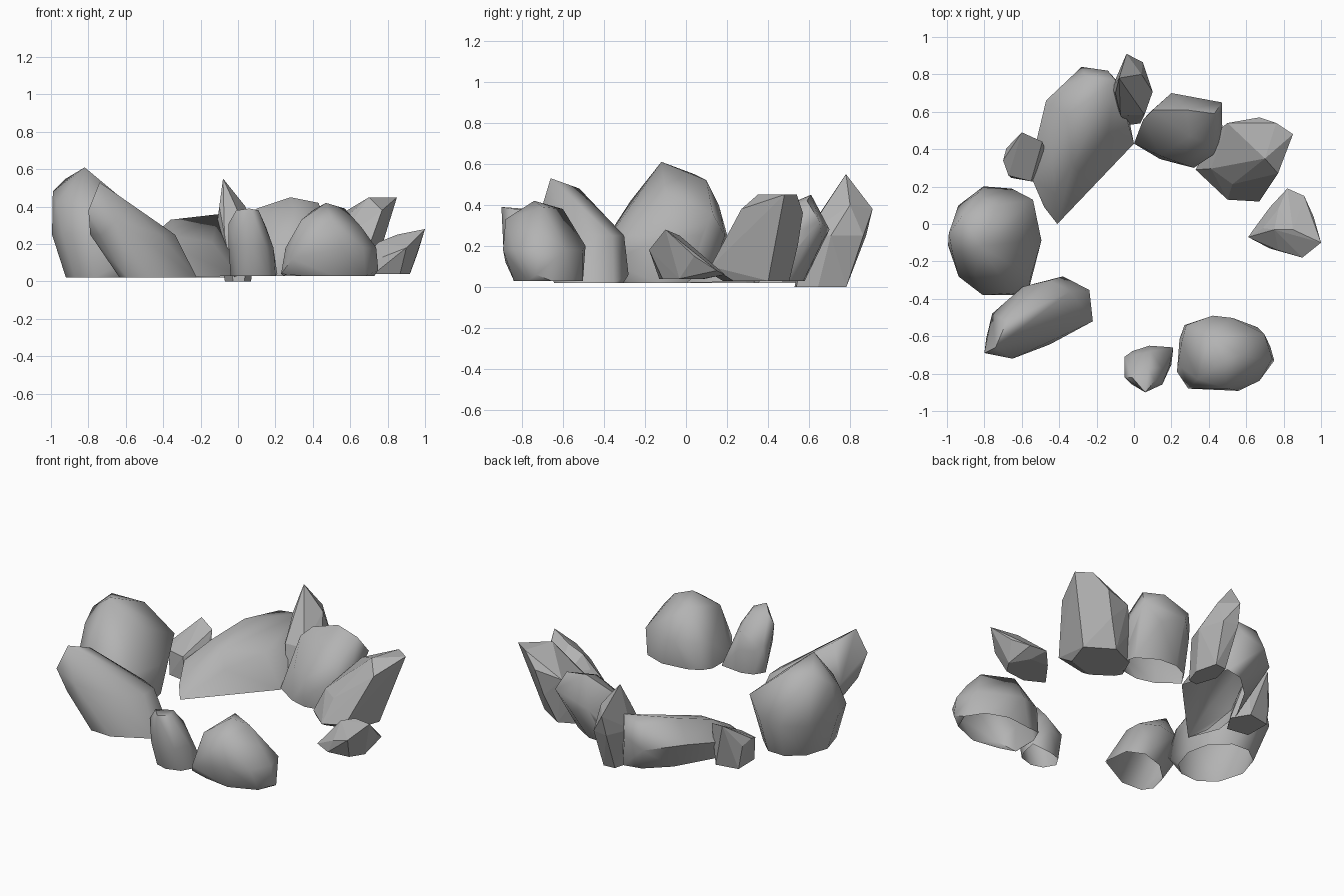
import bpy
import bmesh
import math
import random
from mathutils import Vector

default_cube = bpy.data.objects.get("Cube")
if default_cube:
    bpy.data.objects.remove(default_cube, do_unlink=True)

random.seed(4)

# One plain stone colour for every boulder
stone = bpy.data.materials.new("stone_grey")
stone.use_nodes = True
stone_colour = (0.45, 0.45, 0.45, 1)
stone.diffuse_color = stone_colour
shader = stone.node_tree.nodes["Principled BSDF"]
shader.inputs["Base Color"].default_value = stone_colour
shader.inputs["Roughness"].default_value = 0.9


def section_points(section, turn, sides):
    """Slightly uneven elliptical slice: height, centre x, centre y, two radii."""
    height, centre_x, centre_y, radius_long, radius_short = section
    points = []
    for side in range(sides):
        angle = math.tau * (side + random.uniform(-.15, .15)) / sides
        local = Vector((radius_long * math.cos(angle), radius_short * math.sin(angle)))
        along = local.x * math.cos(turn) - local.y * math.sin(turn)
        across = local.x * math.sin(turn) + local.y * math.cos(turn)
        points.append(Vector((centre_x + along, centre_y + across, height)))
    return points


def rock(name, base, middle, crest, turn=0, sides=9, worn=True):
    """Chisel one boulder as the hull of two slices and its crest corners."""
    bm = bmesh.new()
    points = [Vector(corner) for corner in crest]
    for section in (base, middle):
        points += section_points(section, math.radians(turn), sides)
    for point in points:
        bm.verts.new(point)
    hull = bmesh.ops.convex_hull(bm, input=bm.verts)
    unused = {item for item in hull["geom_interior"] + hull["geom_unused"]
              if isinstance(item, bmesh.types.BMVert)}
    bmesh.ops.delete(bm, geom=list(unused), context="VERTS")
    bmesh.ops.dissolve_limit(bm, angle_limit=math.radians(1),
                             verts=bm.verts, edges=bm.edges)
    bmesh.ops.recalc_face_normals(bm, faces=bm.faces)
    if worn:
        # Worn boulders are shells, open where they meet the ground
        floor = [face for face in bm.faces if face.normal.z < -.95]
        bmesh.ops.delete(bm, geom=floor, context="FACES")

    mesh = bpy.data.meshes.new(name)
    bm.to_mesh(mesh)
    bm.free()
    mesh.materials.append(stone)
    boulder = bpy.data.objects.new(name, mesh)
    bpy.context.collection.objects.link(boulder)

    # Worn boulders are softened, crystal-like ones keep their facets
    if worn:
        bpy.ops.object.select_all(action="DESELECT")
        boulder.select_set(True)
        bpy.context.view_layer.objects.active = boulder
        bpy.ops.object.shade_smooth_by_angle(angle=math.radians(55))


# Tall boulders on the right-hand side of the ring
rock("tall_side_boulder", sides=10,
     base=(.02, -.72, -.12, .2, .24), middle=(.25, -.745, -.09, .25, .3),
     crest=[(-.82, -.12, .61), (-.99, -.05, .48), (-.92, .04, .55),
            (-.73, .1, .52), (-.64, -.1, .46), (-.85, -.27, .42),
            (-.97, -.16, .42), (-.84, .16, .4), (-.54, .13, .36),
            (-.57, -.38, .12)])

rock("leaning_front_boulder", turn=35,
     base=(.02, -.43, -.48, .23, .14), middle=(.25, -.56, -.5, .26, .16),
     crest=[(-.74, -.66, .53), (-.8, -.69, .38), (-.68, -.52, .48),
            (-.58, -.46, .4), (-.65, -.72, .33), (-.22, -.52, .02),
            (-.38, -.28, .06)])

# Pair of boulders at the front
rock("domed_front_boulder",
     base=(.03, .48, -.67, .25, .17), middle=(.18, .49, -.7, .25, .2),
     crest=[(.47, -.74, .42), (.4, -.6, .38), (.57, -.7, .39), (.5, -.88, .33),
            (.34, -.83, .33), (.28, -.54, .2), (.42, -.49, .2), (.66, -.72, .29),
            (.23, -.79, .04), (.29, -.88, .12), (.27, -.54, .04), (.75, -.73, .06)])

rock("small_front_boulder", sides=8,
     base=(.03, .08, -.75, .12, .09), middle=(.18, .07, -.77, .12, .12),
     crest=[(.06, -.9, .39), (-.01, -.82, .38), (.11, -.84, .38), (.08, -.77, .38),
            (-.05, -.82, .31), (-.05, -.71, .22), (.09, -.68, .28),
            (.15, -.77, .29), (.21, -.66, .04)])

# Faceted shards on the left-hand side of the ring
rock("low_shard", sides=6, worn=False,
     base=(.04, .78, -.02, .14, .12), middle=(.13, .82, -.03, .13, .12),
     crest=[(1, -.1, .28), (.85, -.03, .25), (.61, -.07, .04), (.75, -.03, .21),
            (.82, .19, .06), (.9, -.18, .18), (.96, .04, .15), (.91, .15, .08)])

rock("leaning_shard", sides=6, worn=False, turn=20,
     base=(.03, .54, .34, .19, .16), middle=(.2, .57, .38, .18, .17),
     crest=[(.85, .48, .45), (.76, .54, .45), (.7, .35, .45), (.77, .27, .38),
            (.5, .54, .33), (.67, .57, .36), (.5, .13, .06), (.67, .12, .1),
            (.33, .29, .04)])

# Boulders along the back
rock("domed_back_boulder", turn=-10,
     base=(.03, .24, .45, .2, .13), middle=(.22, .27, .5, .21, .18),
     crest=[(.28, .61, .45), (.43, .59, .42), (.1, .61, .39), (.05, .56, .34),
            (.3, .47, .39), (.47, .65, .32), (.2, .7, .28), (.42, .42, .32),
            (.32, .3, .15), (0, .43, .04)])

rock("back_spire", sides=6, worn=False,
     base=(0, 0, .66, .07, .14), middle=(.25, -.01, .72, .11, .17),
     crest=[(-.08, .78, .55), (-.04, .91, .38), (-.1, .7, .4), (.04, .8, .4)])

rock("long_back_boulder", turn=58,
     base=(.02, -.26, .44, .36, .15), middle=(.15, -.31, .48, .36, .17),
     crest=[(-.26, .79, .33), (-.1, .77, .36), (-.36, .58, .33),
            (-.47, .66, .22), (-.44, .36, .26), (-.28, .84, .2), (-.14, .82, .25),
            (-.33, .32, .24), (-.14, .47, .21), (-.48, .09, .06),
            (-.41, 0, .02), (0, .43, .03)])

rock("small_back_shard", sides=5, worn=False,
     base=(.02, -.57, .33, .12, .12), middle=(.17, -.59, .34, .11, .12),
     crest=[(-.6, .49, .31), (-.49, .44, .28), (-.7, .34, .2)])
